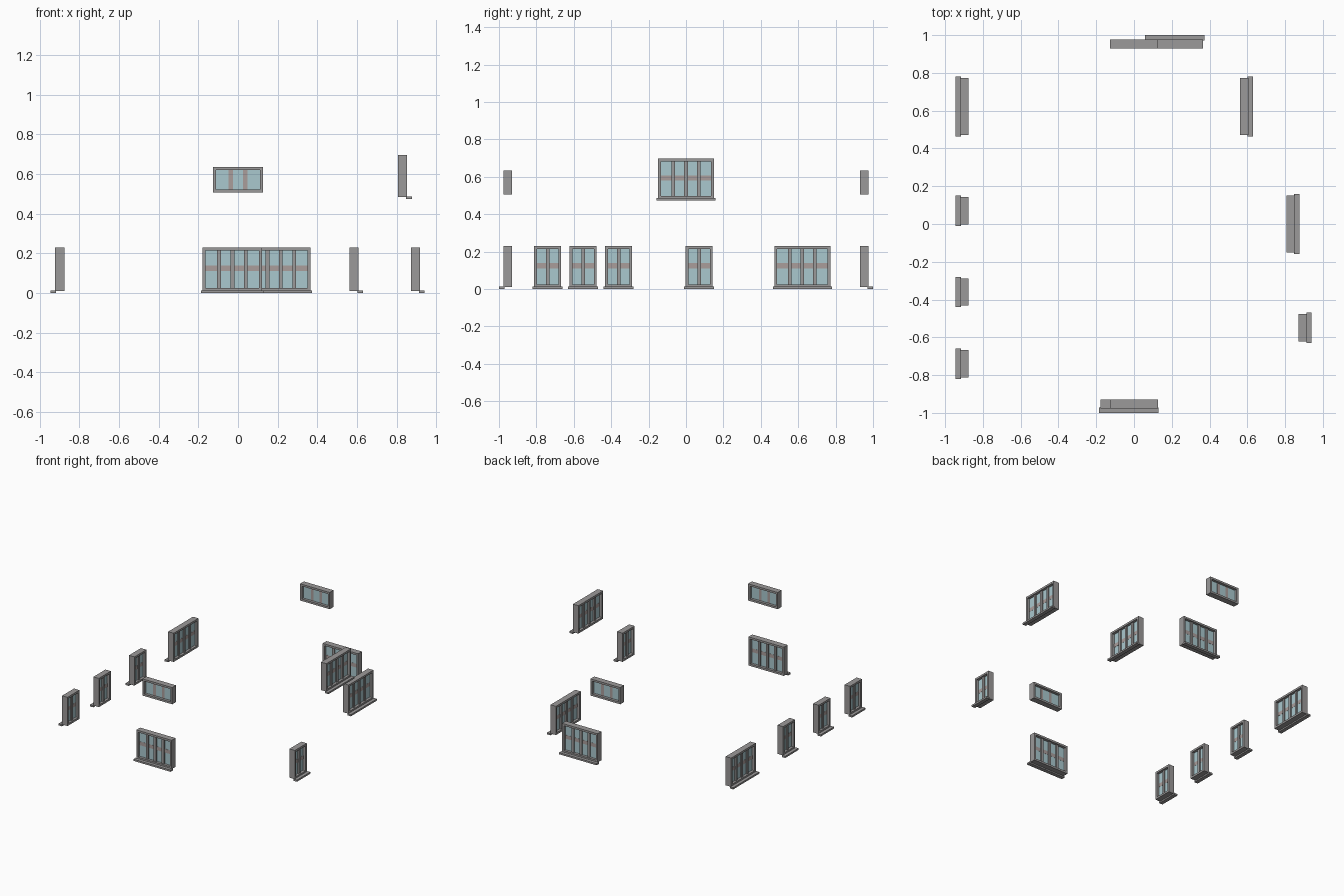
import bpy, bmesh, math
from mathutils import Matrix, Vector

if "Cube" in bpy.data.objects:
    bpy.data.objects.remove(bpy.data.objects["Cube"])


def material(name, rgb):
    m = bpy.data.materials.new(name)
    m.diffuse_color = (*rgb, 1)
    m.use_nodes = True
    m.node_tree.nodes["Principled BSDF"].inputs["Base Color"].default_value = m.diffuse_color
    return m


FRAME = material("grey_frame", (0.33, 0.32, 0.32))
BAR = material("warm_grey_bar", (0.40, 0.34, 0.33))
GLASS = material("pale_blue_glass", (0.40, 0.58, 0.62))
DEPTH = 0.046


def boxes(name, mat, specs, place):
    """Join several boxes (x0,x1,y0,y1,z0,z1) into one placed object."""
    bm = bmesh.new()
    for x0, x1, y0, y1, z0, z1 in specs:
        mtx = Matrix.Translation(((x0 + x1) / 2, (y0 + y1) / 2, (z0 + z1) / 2))
        mtx = mtx @ Matrix.Diagonal((x1 - x0, y1 - y0, z1 - z0, 1))
        bmesh.ops.create_cube(bm, size=1, matrix=mtx)
    me = bpy.data.meshes.new(name)
    bm.to_mesh(me)
    bm.free()
    me.materials.append(mat)
    ob = bpy.data.objects.new(name, me)
    ob.matrix_world = place
    bpy.context.collection.objects.link(ob)


def window(name, pos, turn, width, height, columns, sill=True):
    """Window facing local -y, outer face at y = 0, bottom at z = 0."""
    place = Matrix.Translation(pos) @ Matrix.Rotation(math.radians(turn), 4, 'Z')
    w, b = width / 2, 0.015
    z0 = 0.01 if sill else 0
    # outer casing
    boxes(name + "_frame", FRAME, [
        (-w, -w + b, 0, DEPTH, z0, height), (w - b, w, 0, DEPTH, z0, height),
        (-w + b, w - b, 0, DEPTH, height - b, height),
        (-w + b, w - b, 0, DEPTH, z0, z0 + b)], place)
    # glass pane in the middle of the casing
    mid = DEPTH / 2
    boxes(name + "_glass", GLASS,
          [(-w + b, w - b, mid - .003, mid + .003, z0 + b, height - b)], place)
    # painted bars: a crossbar, or uprights on the small upper windows
    step = (width - 2 * b) / columns
    cuts = [-w + b + step * i for i in range(1, columns)]
    if sill:
        zc = height * 0.54
        flat = [(-w + b, w - b, mid - .004, mid + .004, zc - .014, zc + .014)]
        # raised uprights
        boxes(name + "_mullions", FRAME,
              [(c - .0095, c + .0095, .010, DEPTH - .010, z0 + b, height - b)
               for c in cuts], place)
        boxes(name + "_sill", FRAME,
              [(-w - .008, w + .008, -.024, .005, 0, .013)], place)
    else:
        flat = [(c - .011, c + .011, mid - .004, mid + .004, b, height - b)
                for c in cuts]
    boxes(name + "_bars", BAR, flat, place)


WIDE, SINGLE, H = 0.30, 0.145, 0.23
# left wall
for i, y in enumerate((-0.74, -0.36, 0.07)):
    window(f"left_window_{i + 1}", (-0.922, y, 0), -90, SINGLE, H, 2)
window("left_wide_window", (-0.922, 0.622, 0), -90, WIDE, H, 4)
# right wall
window("right_window", (0.917, -0.55, 0), 90, SINGLE, H, 2)
window("right_wide_window", (0.607, 0.622, 0), 90, WIDE, H, 4)
window("right_upper_window", (0.853, 0, 0.473), 90, WIDE, 0.224, 4)
# front and back walls
window("front_wide_window", (-0.028, -0.976, 0), 0, WIDE, H, 4)
window("back_wide_window", (0.216, 0.976, 0), 180, WIDE, H, 4)
window("front_upper_window", (0, -0.976, 0.507), 0, 0.252, 0.128, 3, False)
window("back_upper_window", (0, 0.976, 0.507), 180, 0.252, 0.128, 3, False)
